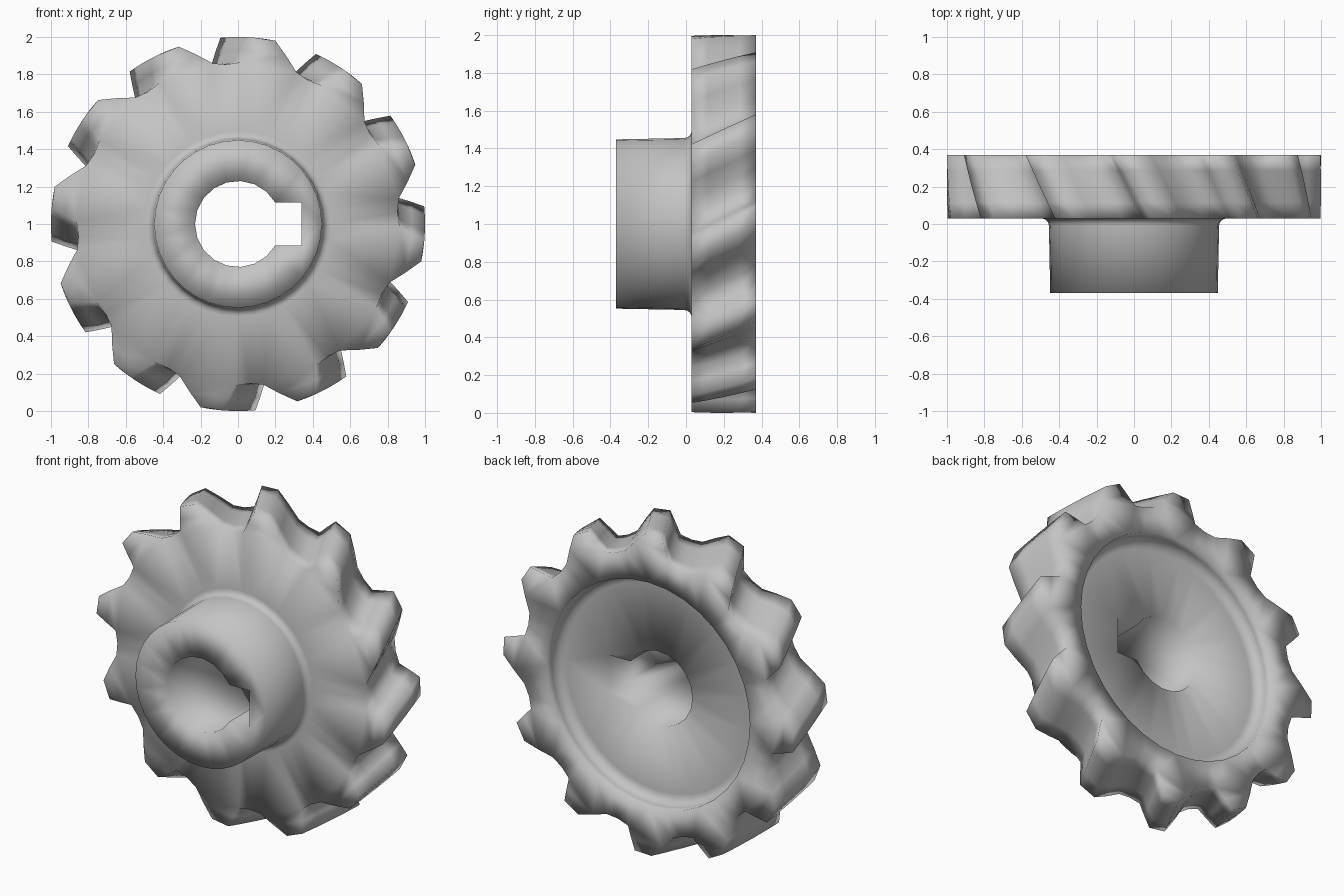
import bpy, bmesh
from math import sin, cos, radians, pi, asin

old = bpy.data.objects.get("Cube")
if old:
    bpy.data.objects.remove(old, do_unlink=True)

TEETH = 12
STEP = 360 / TEETH
TWIST = 10.4            # helix angle across the rim, degrees
BACK, RIM_FRONT, HUB_FRONT = 0.37, 0.03, -0.37

bm = bmesh.new()


def ring(points, y):
    """Closed loop of vertices from (x, z) points about the axle."""
    verts = [bm.verts.new((x, y, z + 1)) for x, z in points]
    for a, b in zip(verts, verts[1:] + verts[:1]):
        bm.edges.new((a, b))
    return verts


def polar(r, deg):
    return r * cos(radians(deg)), r * sin(radians(deg))


def circle(r, y, n=36):
    return ring([polar(r, 360 * i / n) for i in range(n)], y)


def wall(*loops):
    """Quad strips through loops of equal length."""
    for lo, hi in zip(loops, loops[1:]):
        n = len(lo)
        for i in range(n):
            j = (i + 1) % n
            bm.faces.new((lo[i], lo[j], hi[j], hi[i]))


def annulus(outer, inner):
    """Flat face between two loops."""
    edges = []
    for loop in (outer, inner):
        for a, b in zip(loop, loop[1:] + loop[:1]):
            edges.append(bm.edges.get((a, b)))
    bmesh.ops.triangle_fill(bm, edges=edges, use_beauty=True)


# one tooth: flat tip, steep flank, root, gentle flank
TOOTH = [(0, 1.0), (6.5, 1.0), (8.5, 0.93), (10.5, 0.865),
         (15.5, 0.855), (20.5, 0.87), (25.5, 0.935)]


def tooth_ring(t):
    pts = [polar(r, 78.5 + k * STEP + a + t * TWIST)
           for k in range(TEETH) for a, r in TOOTH]
    return ring(pts, RIM_FRONT + t * (BACK - RIM_FRONT))


# helical rim
rim = [tooth_ring(i / 4) for i in range(5)]
wall(*rim)

# hub with a fillet where it meets the rim
FILLET = 0.04
hub = [circle(0.448, HUB_FRONT)]
for i in range(5):
    a = pi / 2 * i / 4
    hub.append(circle(0.455 + FILLET * (1 - cos(a)),
                      RIM_FRONT - FILLET * (1 - sin(a))))
wall(*hub)
annulus(rim[0], hub[-1])

# dished back with a rounded inner corner
FLOOR, DISH, ROUND = 0.265, 0.70, 0.06
dish = [circle(DISH, BACK)]
for i in range(5):
    a = pi / 2 * i / 4
    dish.append(circle(DISH - ROUND * (1 - cos(a)),
                       FLOOR + ROUND * (1 - sin(a))))
wall(*dish)
annulus(rim[-1], dish[0])

# bore with keyway
BORE, KEY_X, KEY_Z = 0.23, 0.34, 0.115
start = asin(KEY_Z / BORE) * 180 / pi
N = 16
bore = [polar(BORE, start + (360 - 2 * start) * i / N) for i in range(N + 1)]
bore += [(KEY_X, -KEY_Z), (KEY_X, KEY_Z)]
bore_front, bore_back = ring(bore, HUB_FRONT), ring(bore, FLOOR)
wall(bore_front, bore_back)
annulus(hub[0], bore_front)
annulus(dish[-1], bore_back)

bmesh.ops.recalc_face_normals(bm, faces=bm.faces)
for f in bm.faces:
    f.smooth = True
mesh = bpy.data.meshes.new("helical_gear")
bm.to_mesh(mesh)
bm.free()

steel = bpy.data.materials.new("steel_grey")
steel.use_nodes = True
GREY = (0.55, 0.55, 0.55, 1)
steel.diffuse_color = GREY
steel.node_tree.nodes["Principled BSDF"].inputs["Base Color"].default_value = GREY
mesh.materials.append(steel)

gear = bpy.data.objects.new("helical_gear", mesh)
bpy.context.scene.collection.objects.link(gear)
